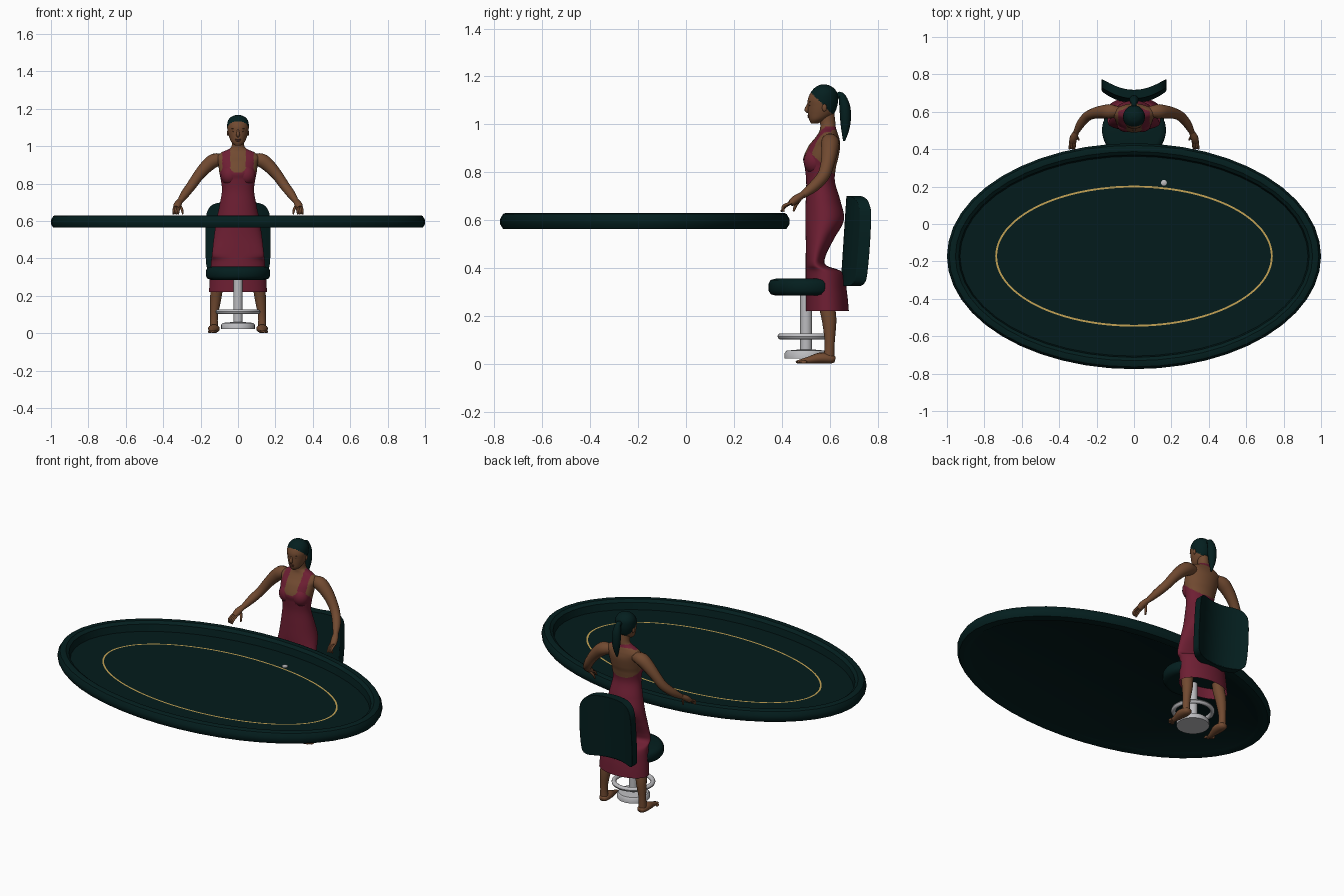
import bpy, bmesh, math
from mathutils import Vector, Matrix

old = bpy.data.objects.get("Cube")
if old:
    bpy.data.objects.remove(old)


def material(name, r, g, b):
    m = bpy.data.materials.new(name)
    m.use_nodes = True
    m.diffuse_color = (r, g, b, 1)
    m.node_tree.nodes["Principled BSDF"].inputs["Base Color"].default_value = (r, g, b, 1)
    return m


TEAL = material("dark teal", .0012, .0135, .0135)
FELT = material("table felt", .001, .0112, .0117)
GOLD = material("gold line", .55, .36, .09)
SKIN = material("brown skin", .165, .068, .03)
DRESS = material("wine red", .155, .0135, .033)
STEEL = material("silver metal", .5, .5, .52)
LIPS = material("lips", .12, .04, .025)
BROWN = material("brow brown", .06, .028, .015)


def finish(name, bm, mats, angle=40, rule=None):
    """Turn a bmesh into a shaded object; rule picks a material from each face."""
    bmesh.ops.recalc_face_normals(bm, faces=bm.faces)
    if rule:
        for f in bm.faces:
            f.material_index = rule(f)
    me = bpy.data.meshes.new(name)
    bm.to_mesh(me)
    bm.free()
    for m in mats:
        me.materials.append(m)
    me.shade_smooth()
    me.set_sharp_from_angle(angle=math.radians(angle))
    ob = bpy.data.objects.new(name, me)
    bpy.context.collection.objects.link(ob)
    return ob


def smooth(rows, steps):
    """Catmull-Rom resampling of rows of numbers."""
    rows = [Vector(r) for r in rows]
    out = []
    for i in range(len(rows) - 1):
        a, b, c, d = rows[max(i - 1, 0)], rows[i], rows[i + 1], rows[min(i + 2, len(rows) - 1)]
        for k in range(steps):
            t = k / steps
            out.append(b + (c - a) * t / 2 + (a * 2 - b * 5 + c * 4 - d) * t * t / 2
                       + (b * 3 - a - c * 3 + d) * t ** 3 / 2)
    return out + [rows[-1]]


def bridge(rings, caps=(True, True)):
    bm = bmesh.new()
    loops = [[bm.verts.new(p) for p in ring] for ring in rings]
    n = len(loops[0])
    for lo, hi in zip(loops, loops[1:]):
        for i in range(n):
            bm.faces.new((lo[i], lo[(i + 1) % n], hi[(i + 1) % n], hi[i]))
    for use, loop in zip(caps, (loops[0], loops[-1])):
        if use:
            bm.faces.new(loop)
    return bm


def stack(rows, n=48, caps=(True, True)):
    """Horizontal ellipses from rows of (z, front y, back y, half width)."""
    turn = [math.tau * i / n for i in range(n)]
    return bridge([[(w * math.cos(t), (f + b) / 2 + (b - f) / 2 * math.sin(t), z) for t in turn]
                   for z, f, b, w in rows], caps)


def disc_rows(cy, a, b, profile):
    """Rows for an oval turned part from a profile of (inset, z)."""
    return [(z, cy - b + d, cy + b - d, a - d) for d, z in profile]


def tube(name, rows, mat, flat=1, n=14):
    """Limb through rows of (x, y, z, radius), squashed sideways by flat."""
    pts = smooth(rows, 4)
    rings = []
    for i, p in enumerate(pts):
        axis = (pts[min(i + 1, len(pts) - 1)].xyz - pts[max(i - 1, 0)].xyz).normalized()
        u = axis.cross(Vector((1, 0, 0))).normalized()
        v = axis.cross(u)
        rings.append([p.xyz + (u * math.cos(t) + v * flat * math.sin(t)) * p.w
                      for t in (math.tau * k / n for k in range(n))])
    return finish(name, bridge(rings), [mat], 60)


def ball(name, at, size, mat):
    bm = bmesh.new()
    bmesh.ops.create_uvsphere(bm, u_segments=16, v_segments=10, radius=1,
                              matrix=Matrix.Translation(at) @ Matrix.Diagonal((*size, 1)))
    return finish(name, bm, [mat], 60)


# Table: padded rim around a sunken felt, gold line, small marker
TY = -.172
rim = [(.07, .57), (.06, .564), (.012, .564), (0, .583), (0, .605), (.012, .626),
       (.022, .63), (.045, .629), (.063, .615), (.07, .574)]
finish("table", stack(disc_rows(TY, 1, .604, rim), 48), [TEAL, FELT], 35,
       lambda f: int(len(f.verts) > 4))
finish("gold_line", stack(disc_rows(TY, .742, .377, [(0, .576), (.01, .576)]), 96, (False, False)), [GOLD])
marker = stack(disc_rows(0, .016, .016, [(0, .574), (0, .58), (.004, .583)]), 12)
bmesh.ops.translate(marker, verts=marker.verts, vec=(.16, .22, 0))
finish("table_marker", marker, [STEEL])

# Stool: base, column, foot ring, seat
SY = .502
finish("stool_base", stack(disc_rows(SY, .09, .09, [(0, .022), (0, .045), (.008, .055), (.06, .06)])), [STEEL])
finish("stool_column", stack(disc_rows(SY, .025, .025, [(0, .05), (0, .3)]), 24), [STEEL])
ring_profile = [(.013 - .013 * math.cos(t), .115 + .013 * math.sin(t))
                for t in (math.tau * k / 10 for k in range(11))]
finish("foot_ring", stack(disc_rows(SY, .12, .12, ring_profile), 40, (False, False)), [STEEL], 60)
seat = [(.03, .285), (.01, .29), (0, .305), (0, .335), (.008, .35), (.03, .356)]
finish("seat", stack(disc_rows(SY, .171, .157, seat)), [TEAL], 50)

# Backrest: bowed panel with rounded corners
outline = smooth([(.325, .13), (.335, .155), (.37, .17), (.5, .175), (.62, .171), (.66, .16), (.688, .135), (.7, .09)], 3)
bm = bmesh.new()
cols = 16
grid = []
for z, w in outline:
    xs = [w * (2 * k / cols - 1) for k in range(cols + 1)]
    grid.append([bm.verts.new((x, .645 + (z - .32) * .065 + 2.1 * x * x, z)) for x in xs])
for lo, hi in zip(grid, grid[1:]):
    for k in range(cols):
        bm.faces.new((lo[k], lo[k + 1], hi[k + 1], hi[k]))
rear = bmesh.ops.extrude_face_region(bm, geom=bm.faces[:], use_keep_orig=True)["geom"]
bmesh.ops.translate(bm, verts=[v for v in rear if isinstance(v, bmesh.types.BMVert)], vec=(0, .048, 0))
back = finish("backrest", bm, [TEAL], 45)
edge = back.modifiers.new("soft_edge", "BEVEL")
edge.width, edge.segments, edge.limit_method = .007, 2, "ANGLE"
edge.angle_limit = math.radians(50)

# Body: dress and bare upper torso in one loft
body = [(.22, .5, .68, .155), (.3, .5, .672, .15), (.38, .5, .655, .144), (.412, .5, .585, .14),
        (.45, .5, .583, .136), (.52, .5, .617, .128), (.6, .498, .659, .116), (.68, .5, .645, .1),
        (.76, .502, .622, .086), (.82, .496, .626, .092), (.86, .49, .636, .1), (.91, .512, .644, .106),
        (.942, .538, .64, .113), (.967, .555, .632, .088), (.985, .56, .626, .048), (1.005, .56, .624, .033),
        (1.06, .55, .618, .03)]


def clothing(face):
    x, y, z = face.calc_center_median()
    x = abs(x)
    bodice = z < .79 + max(0, .62 - y) * .9 and not (y < .57 and z > .86 + (x / .045) ** 4 * .03)
    strap = z > .85 and y < .52 + (z - .85) * .72 and .042 < x < .084
    nape = .976 < z < .992 and y > .58
    return int(bodice or strap or nape)


finish("dressed_body", stack(smooth(body, 12), 128, (False, True)), [SKIN, DRESS], 60, clothing)

# Head with hair cap
skull = [(1.003, .523, .55, .014), (1.02, .514, .585, .034), (1.045, .51, .618, .046), (1.075, .509, .631, .054),
         (1.105, .509, .635, .058), (1.135, .522, .63, .054), (1.157, .543, .61, .036), (1.167, .567, .585, .01)]


def hairline(face):
    c = face.calc_center_median()
    return int(c.z > 1.134 - (c.y - .52))


finish("head", stack(smooth(skull, 8), 64), [SKIN, TEAL], 60, hairline)
tube("nose", [(0, .513, 1.088, .005), (0, .506, 1.07, .008), (0, .505, 1.06, .01), (0, .512, 1.052, .007)], SKIN, 1, 10)
ball("upper_lip", (0, .514, 1.036), (.016, .007, .004), LIPS)
ball("lower_lip", (0, .515, 1.029), (.013, .007, .004), LIPS)
tube("ponytail", [(0, .625, 1.115, .012), (0, .647, 1.122, .014), (0, .662, 1.08, .022), (0, .666, 1.03, .023),
                  (0, .665, .98, .017), (0, .66, .93, .004)], TEAL, 1.1)

# Paired parts
for s, side in ((1, "left"), (-1, "right")):
    ball(side + "_ear", (s * .053, .578, 1.07), (.006, .01, .016), SKIN)
    ball(side + "_eye", (s * .021, .518, 1.079), (.008, .004, .003), BROWN)
    ball(side + "_brow", (s * .022, .517, 1.094), (.013, .004, .002), BROWN)
    ball(side + "_bust", (s * .044, .538, .846), (.05, .047, .055), DRESS)
    tube(side + "_arm", [(s * .07, .6, .93, .025), (s * .125, .602, .924, .038), (s * .168, .6, .892, .035),
                         (s * .212, .592, .842, .029), (s * .25, .575, .788, .026), (s * .285, .535, .742, .023),
                         (s * .312, .485, .703, .014)], SKIN)
    tube(side + "_palm", [(s * .31, .49, .708, .013), (s * .323, .46, .688, .017), (s * .33, .437, .669, .014)],
         SKIN, 1.2)
    for k in range(4):
        x = .314 + .009 * k
        tube(side + "_finger", [(s * x, .445, .675, .006), (s * (x + .003), .415 - .003 * k, .658, .006),
                                (s * (x + .006), .397 + .004 * k, .636, .004)], SKIN, 1, 8)
    tube(side + "_thumb", [(s * .314, .475, .687, .008), (s * .3, .458, .662, .007), (s * .295, .449, .637, .004)],
         SKIN, 1, 8)
    tube(side + "_leg", [(s * .1, .585, .34, .028), (s * .112, .588, .25, .033), (s * .12, .598, .18, .03),
                         (s * .128, .6, .09, .021), (s * .128, .597, .025, .023)], SKIN)
    tube(side + "_foot", [(s * .126, .622, .018, .012), (s * .127, .605, .021, .02), (s * .129, .56, .024, .023),
                          (s * .132, .51, .015, .014), (s * .136, .465, .009, .006)], SKIN, 1.35)
    for k in range(5):
        ball(side + "_toe", (s * (.118 + .009 * k), .472 + .005 * k, .008), (.006, .014, .007), SKIN)
